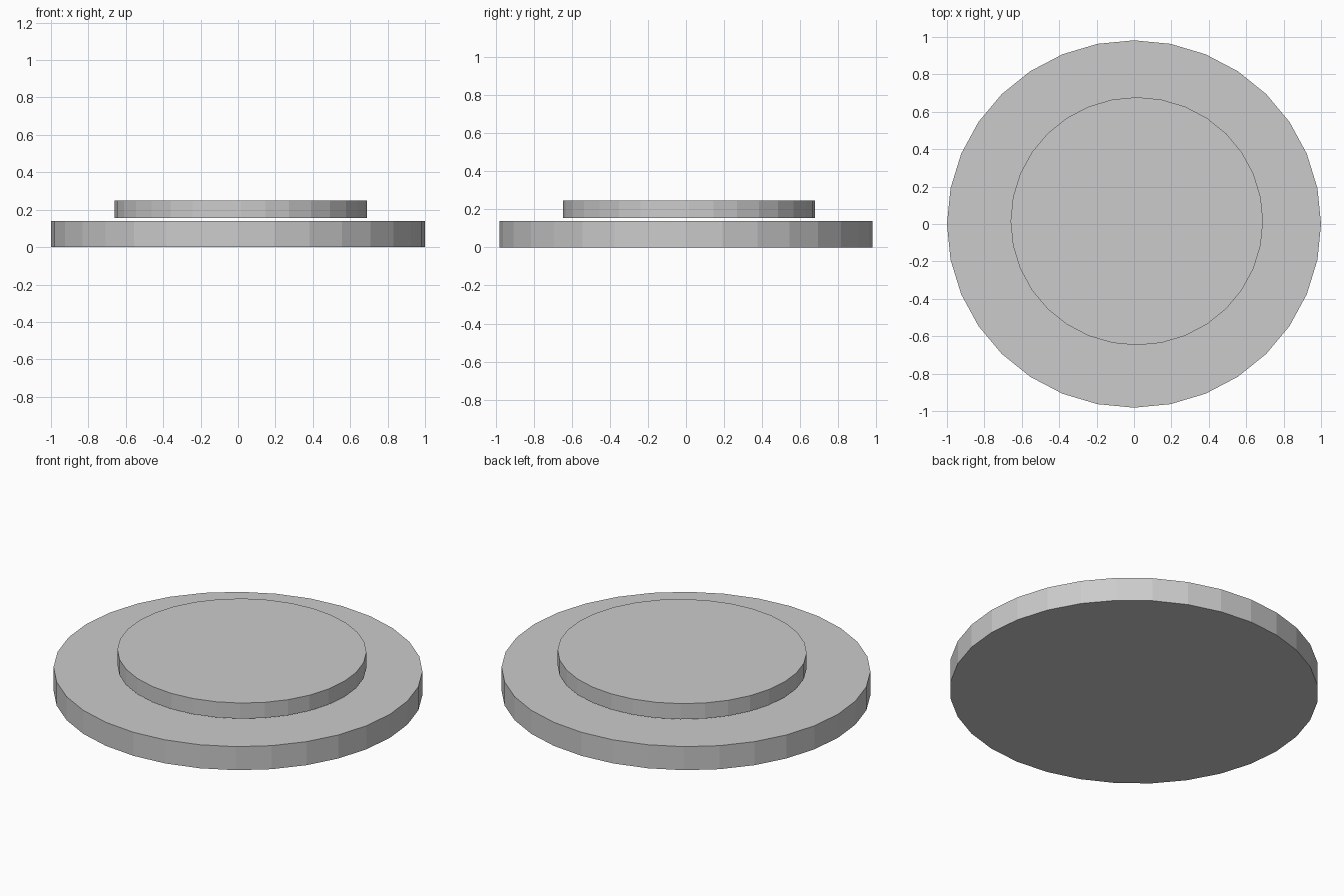
import bpy

if "Cube" in bpy.data.objects:
    bpy.data.objects.remove(bpy.data.objects["Cube"])


def disc(name, centre, radii, z0, z1):
    """Flat-faced 32-sided disc, slightly squashed along y."""
    bpy.ops.mesh.primitive_cylinder_add(
        vertices=32, radius=1, depth=1,
        location=(centre[0], centre[1], (z0 + z1) / 2))
    ob = bpy.context.object
    ob.name = name
    ob.scale = (radii[0], radii[1], z1 - z0)
    bpy.ops.object.transform_apply(location=False, rotation=False, scale=True)
    return ob


# Wide lower disc
disc("base_disc", (0, 0), (1.0, 0.982), 0.0, 0.14)

# Smaller upper disc, floating just above and slightly off centre
disc("top_disc", (0.015, 0.015), (0.675, 0.663), 0.155, 0.248)
